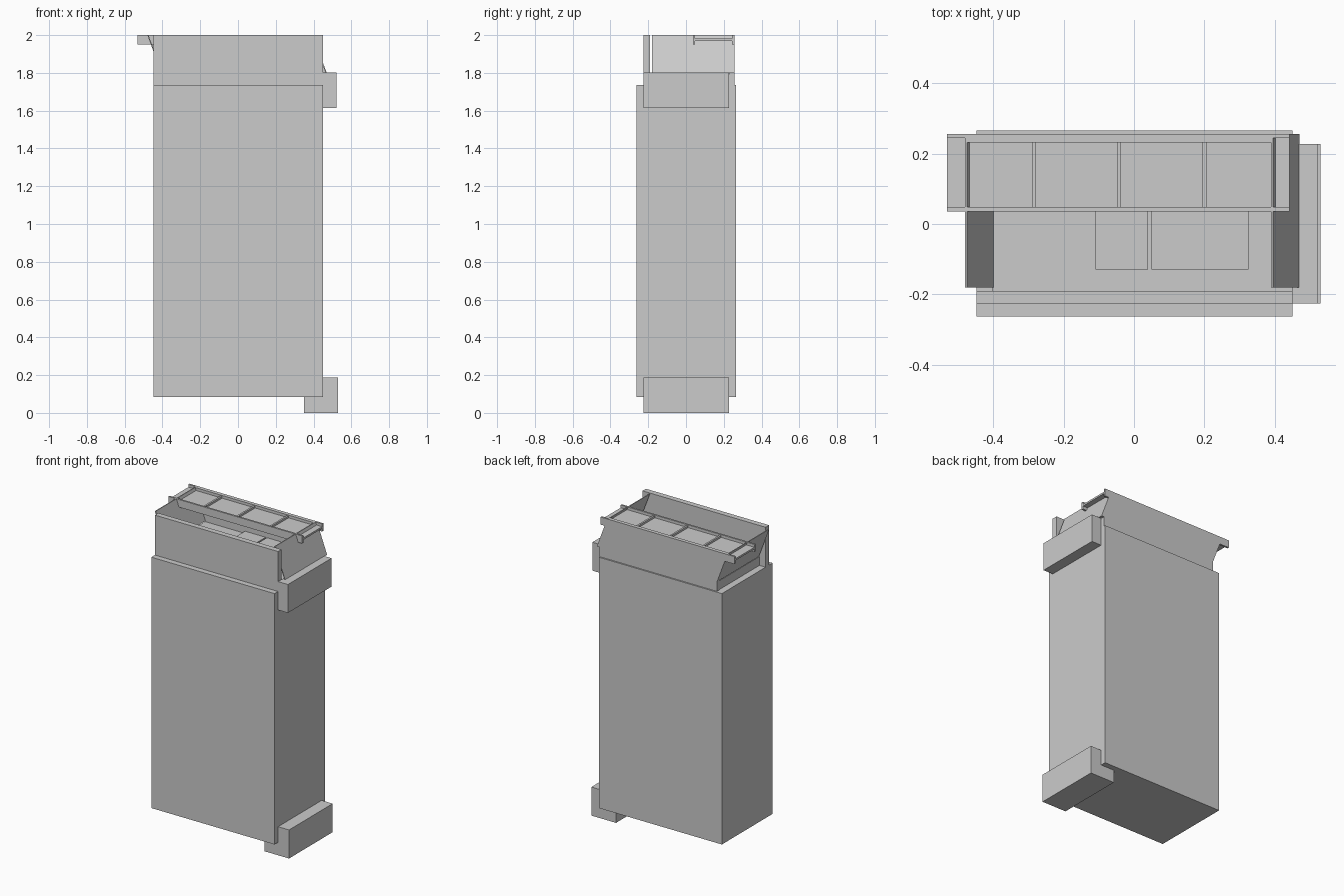
import bpy

if "Cube" in bpy.data.objects:
    bpy.data.objects.remove(bpy.data.objects["Cube"])


def prism(name, pts, a, b, axis='y'):
    """Extrude a closed profile from a to b: (x,z) along y, or (y,z) along x."""
    def place(p, t):
        return (p[0], t, p[1]) if axis == 'y' else (t, p[0], p[1])
    n = len(pts)
    verts = [place(p, a) for p in pts] + [place(p, b) for p in pts]
    faces = [tuple(range(n)), tuple(range(2 * n - 1, n - 1, -1))]
    faces += [(i, i + n, (i + 1) % n + n, (i + 1) % n) for i in range(n)]
    if axis == 'x':
        faces = [f[::-1] for f in faces]
    me = bpy.data.meshes.new(name)
    me.from_pydata(verts, [], faces)
    me.update()
    ob = bpy.data.objects.new(name, me)
    bpy.context.collection.objects.link(ob)
    return ob


def box(name, x0, x1, y0, y1, z0, z1):
    return prism(name, [(x0, z0), (x1, z0), (x1, z1), (x0, z1)], y0, y1)


# Main cabinet
box("cabinet", -0.447, 0.45, -0.263, 0.265, 0.085, 1.737)

# Side brackets: the lower one wraps under the cabinet
prism("lower_bracket", [(0.35, 0), (0.53, 0), (0.53, 0.188), (0.45, 0.188),
                        (0.45, 0.085), (0.35, 0.085)], -0.226, 0.228)
box("upper_bracket", 0.45, 0.522, -0.226, 0.228, 1.615, 1.802)

# Upper housing: front plate, low base and inner boxes
box("front_plate", -0.447, 0.45, -0.226, -0.19, 1.737, 2.0)
box("housing_base", -0.402, 0.45, -0.19, 0.24, 1.737, 1.795)
box("inner_box_small", -0.11, 0.04, -0.13, 0.23, 1.795, 1.81)
box("inner_box_large", 0.05, 0.325, -0.13, 0.23, 1.795, 1.81)

# Sheared back wall
prism("back_wall", [(-0.405, 1.737), (0.45, 1.737), (0.45, 1.80), (0.47, 1.80),
                    (0.395, 2.0), (-0.48, 2.0), (-0.405, 1.80)], 0.231, 0.256)

# Slanted side panels
for name, x, t in (("left_slanted_panel", -0.48, 0.006),
                   ("right_slanted_panel", 0.389, 0.006)):
    prism(name, [(x + 0.075, 1.80), (x + 0.075 + t, 1.80), (x + t, 2.0), (x, 2.0)],
          -0.18, 0.254)

# Top tray with an H-shaped cross-section
y0, y1, w = 0.036, 0.256, 0.012
prism("top_tray", [(y0, 1.95), (y0 + w, 1.95), (y0 + w, 1.97), (y1 - w, 1.97),
                   (y1 - w, 1.95), (y1, 1.95), (y1, 2.0), (y1 - w, 2.0),
                   (y1 - w, 1.982), (y0 + w, 1.982), (y0 + w, 2.0), (y0, 2.0)],
      -0.532, 0.442, 'x')

# Tray dividers
for x in (-0.284, -0.043, 0.2):
    box("tray_divider", x - 0.006, x + 0.006, y0 + w, 0.232, 1.982, 1.995)
